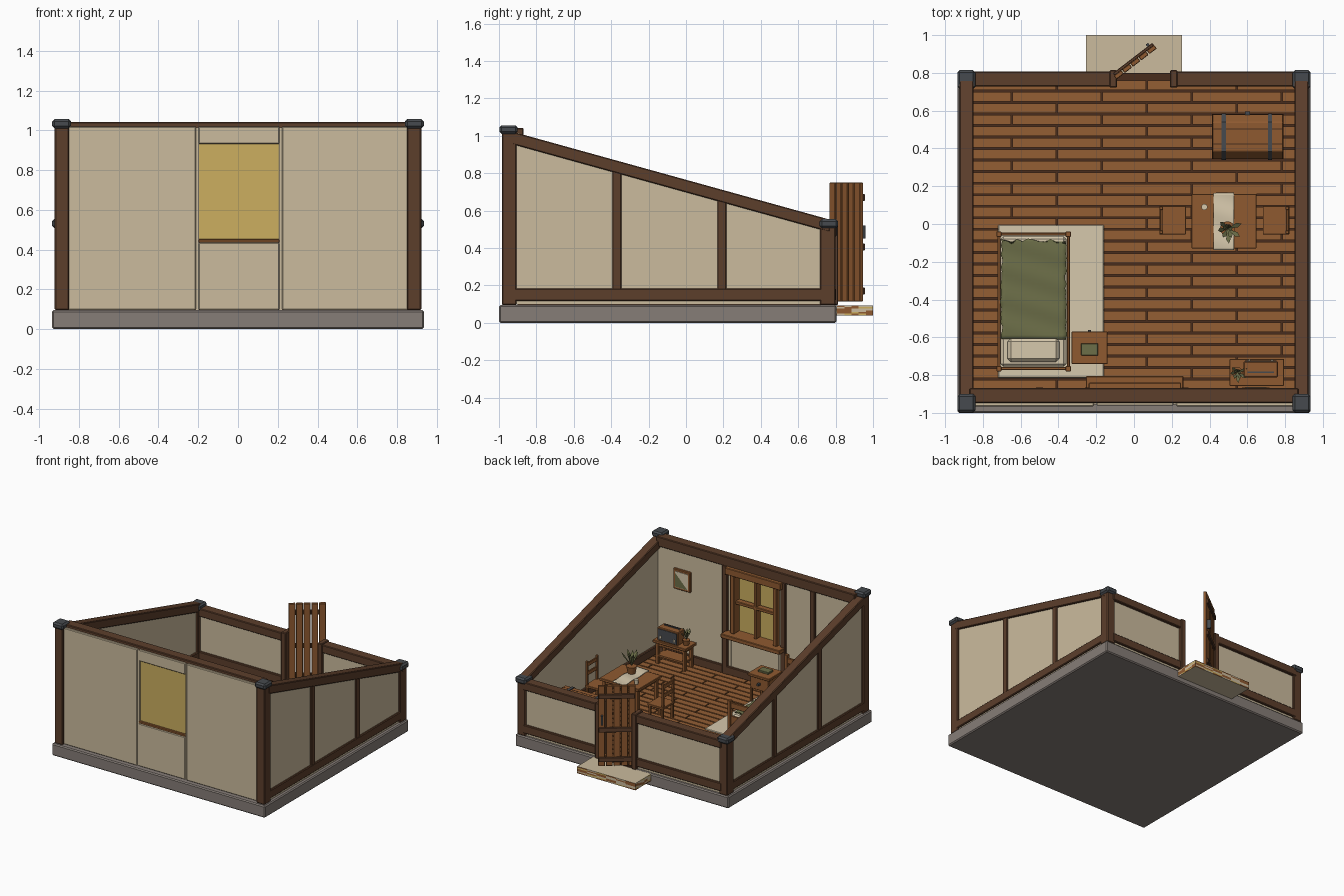
import bpy, bmesh, math, random
from mathutils import Vector

random.seed(4)
cube = bpy.data.objects.get("Cube")
if cube:
    bpy.data.objects.remove(cube)


def material(name, *srgb):
    col = [((c / 255 + .055) / 1.055) ** 2.4 for c in srgb] + [1]
    m = bpy.data.materials.new(name)
    m.use_nodes = True
    m.diffuse_color = col
    m.node_tree.nodes["Principled BSDF"].inputs["Base Color"].default_value = col
    return m


timber = material("dark timber", 92, 62, 43)
gap = material("floor gap brown", 72, 44, 28)
plank = material("floor plank", 147, 94, 52)
wood = material("warm wood", 143, 90, 48)
plaster = material("plaster", 203, 187, 157)
stone = material("grey stone", 134, 125, 119)
glass = material("amber glass", 204, 175, 96)
iron = material("iron", 70, 74, 78)
linen = material("linen", 214, 200, 172)
green = material("olive green", 108, 110, 72)


def finish(name, bm, mats, bevel=0, loc=(0, 0, 0), turn=0, smooth=False):
    bmesh.ops.recalc_face_normals(bm, faces=bm.faces)
    mesh = bpy.data.meshes.new(name)
    bm.to_mesh(mesh)
    bm.free()
    ob = bpy.data.objects.new(name, mesh)
    bpy.context.collection.objects.link(ob)
    for m in mats if isinstance(mats, list) else [mats]:
        mesh.materials.append(m)
    ob.location = loc
    ob.rotation_euler.z = turn
    if bevel:
        mod = ob.modifiers.new("edge", "BEVEL")
        mod.width = bevel
        mod.segments = 1
    if smooth:
        bpy.ops.object.select_all(action='DESELECT')
        ob.select_set(True)
        bpy.context.view_layer.objects.active = ob
        bpy.ops.object.shade_smooth_by_angle()
    return ob


def add_box(bm, x0, x1, y0, y1, z0, z1):
    verts = bmesh.ops.create_cube(bm, size=1)["verts"]
    for v in verts:
        v.co = Vector((x1 if v.co.x > 0 else x0, y1 if v.co.y > 0 else y0, z1 if v.co.z > 0 else z0))


def boxes(name, mat, *spans, **kw):
    bm = bmesh.new()
    for s in spans:
        add_box(bm, *s)
    return finish(name, bm, mat, **kw)


def prism(name, mat, profile, x0, x1, **kw):
    """Side profile in y and z, extruded along x."""
    bm = bmesh.new()
    face = bm.faces.new([bm.verts.new((x0, y, z)) for y, z in profile])
    new = bmesh.ops.extrude_face_region(bm, geom=[face])["geom"]
    bmesh.ops.translate(bm, vec=(x1 - x0, 0, 0), verts=[g for g in new if isinstance(g, bmesh.types.BMVert)])
    return finish(name, bm, mat, **kw)


def round_part(name, mat, x, y, z, height, r0, r1):
    bm = bmesh.new()
    bmesh.ops.create_cone(bm, cap_ends=True, segments=16, radius1=r0, radius2=r1, depth=height)
    return finish(name, bm, mat, loc=(x, y, z + height / 2), smooth=True)


def cloth(name, mat, x0, x1, y0, y1, z, ragged):
    """Thin rippled sheet with uneven edges."""
    bm = bmesh.new()
    bmesh.ops.create_grid(bm, x_segments=12, y_segments=24, size=.5)
    for v in bm.verts:
        u, w = v.co.x, v.co.y
        px, py = x0 + (u + .5) * (x1 - x0), y0 + (w + .5) * (y1 - y0)
        if w > .49:
            py -= ragged * random.random()
        if abs(u) > .49:
            px -= math.copysign(ragged * .4 * random.random(), u)
        v.co = (px, py, z + .003 * math.sin(40 * py + 12 * px))
    ob = finish(name, bm, mat, smooth=True)
    ob.modifiers.new("thickness", "SOLIDIFY").thickness = .007


def plant(name, x, y, z, size):
    round_part(name + "_pot", wood, x, y, z, size * .4, size * .2, size * .28)
    bm = bmesh.new()
    for i in range(11):
        a, lean = i * 2.4, .25 + .5 * (i % 3) / 2
        out = Vector((math.cos(a) * lean, math.sin(a) * lean, 1)) * size * .75
        side = Vector((-math.sin(a), math.cos(a), 0)) * size * .09
        pts = (Vector(), out * .7 + side, out, out * .7 - side)
        bm.faces.new([bm.verts.new(p) for p in pts])
    finish(name + "_leaves", bm, green, loc=(x, y, z + size * .38))


# Foundation and staggered plank floor
boxes("foundation", stone, (-.935, .935, -1, .805, 0, .095), bevel=.008)
boxes("subfloor", gap, (-.87, .87, -.9, .76, .09, .104), (-.09, .19, .75, .8, .09, .104))
planks, pitch, length = [], .061, .477
for row in range(27):
    y = .765 - pitch * (row + 1)
    x = -1.125 if row % 2 else -.887
    while x < .86:
        planks.append((max(x + .004, -.865), min(x + length - .004, .865), y + .005, y + pitch - .005, .1, .112))
        x += length
boxes("floor_planks", plank, *planks)


# Sloping side walls, mirrored
def slope(y, drop=0):
    return (y, .765 - .277 * y - drop)


for side, s in (("left", 1), ("right", -1)):
    prism(side + "_wall", plaster, [(-.95, .097), (.76, .097), slope(.76, .03), slope(-.95, .03)], s * .868, s * .908)
    prism(side + "_rafter", timber, [slope(-.93, .067), slope(.77, .067), slope(.77), slope(-.93)], s * .85, s * .923, bevel=.005)
    for i, y in enumerate((-.369, .192)):
        prism(f"{side}_stud_{i}", timber, [(y - .024, .15), (y + .024, .15), slope(y + .024, .04), slope(y - .024, .04)],
              s * .89, s * .92, bevel=.004)
    a, b = sorted((s * .85, s * .922))
    c, d = sorted((s * .84, s * .935))
    boxes(side + "_sill", timber, (a, b, -.92, .73, .118, .184), bevel=.005)
    boxes(side + "_corner_posts", timber, (a, b, -.985, -.905, .095, 1.03), (a, b, .716, .8, .095, .53), bevel=.006)
    boxes(side + "_post_caps", iron, (c, d, -.998, -.9, 1.01, 1.056), (c, d, .715, .814, .506, .555), bevel=.012)

# Front wall with window opening
boxes("front_wall", plaster, (-.87, -.212, -.965, -.885, .097, 1.02), (.222, .87, -.965, -.885, .097, 1.02),
      (-.198, .208, -.962, -.885, .097, .435), (-.198, .208, -.962, -.885, .93, 1.02), bevel=.005)
boxes("front_wall_seams", plaster, (-.214, -.196, -.955, -.887, .097, 1.015), (.206, .224, -.955, -.887, .097, 1.015))
boxes("front_beam", timber, (-.87, .87, -.947, -.868, .965, 1.042), bevel=.005)
boxes("front_inner_studs", timber, *[(x - .022, x + .022, -.89, -.866, .1, .97) for x in (.27, -.24, -.5)],
      (-.86, .86, -.89, -.867, .11, .175), bevel=.004)
boxes("window_glass", glass, (-.2, .21, -.945, -.93, .44, .935))
boxes("window_frame", wood, (-.2, -.165, -.925, -.85, .455, .93), (.175, .21, -.925, -.85, .455, .93),
      (-.007, .017, -.925, -.87, .455, .93), (-.17, .18, -.922, -.872, .685, .71),
      (-.24, .25, -.89, -.84, .915, .97), bevel=.004)
boxes("window_sill", wood, (-.255, .262, -.89, -.805, .422, .455), (-.2, .21, -.958, -.88, .433, .453), bevel=.004)

# Low back wall either side of the doorway
for side, x0, x1 in (("right", -.87, -.1), ("left", .2, .87)):
    boxes(f"back_{side}_wall", plaster, (x0, x1, .745, .785, .097, .5))
    boxes(f"back_{side}_beams", timber, (x0, x1, .728, .807, .462, .526), (x0, x1, .728, .802, .118, .184), bevel=.005)
boxes("door_posts", timber, (-.13, -.09, .722, .814, .095, .535), (.19, .23, .722, .814, .095, .535), bevel=.005)

# Open plank door
hinge, swing = (-.1, .775, 0), math.radians(37.5)
boxes("door_planks", wood, *[(i * .055, i * .055 + .049, -.012, .012, .115, .75) for i in range(5)],
      bevel=.003, loc=hinge, turn=swing)
boxes("door_battens", timber, *[(.005, .268, .01, .026, z - .018, z + .018) for z in (.17, .405, .67)],
      bevel=.003, loc=hinge, turn=swing)
boxes("door_handle", iron, (.235, .25, .012, .04, .45, .52), loc=hinge, turn=swing)

# Doorstep with chipped sides
bm = bmesh.new()
add_box(bm, -.255, .255, .77, 1, .04, .094)
bmesh.ops.subdivide_edges(bm, edges=bm.edges[:], cuts=5, use_grid_fill=True)
for f in bm.faces:
    f.normal_update()
    if abs(f.normal.z) < .5:
        f.material_index = random.choice((0, 0, 1, 1, 2))
finish("doorstep", bm, [plaster, wood, glass])

# Bed, rug and bedside table
boxes("rug", linen, (-.72, -.16, -.815, -.005, .11, .122), bevel=.004)
bx, by = (-.715, -.348), (-.766, -.054)
boxes("bed_posts", wood, *[(x - .014, x + .014, y - .014, y + .014, .11, h)
                           for x in bx for y, h in zip(by, (.47, .38))], bevel=.003)
boxes("bed_frame", wood, *[(x - .008, x + .008, *by, .17, .225) for x in bx],
      *[(*bx, y - .008, y + .008, z, z + .045) for y, z in zip(by, (.4, .32))],
      *[(*bx, y - .006, y + .006, .17, .26) for y in by], bevel=.003)
boxes("mattress", linen, (-.706, -.357, -.755, -.065, .18, .262), bevel=.015)
boxes("pillow", linen, (-.67, -.395, -.73, -.605, .255, .3), bevel=.018)
cloth("blanket", green, -.71, -.353, -.61, -.07, .27, .035)
boxes("bedside_table", wood, (-.33, -.14, -.742, -.57, .32, .34), (-.315, -.155, -.727, -.585, .22, .325),
      *[(x, x + .018, y, y + .018, .11, .23) for x in (-.318, -.17) for y in (-.73, -.6)], bevel=.003)
boxes("bedside_knob", iron, (-.243, -.227, -.59, -.56, .265, .281))
boxes("book", green, (-.28, -.19, -.695, -.632, .34, .356), bevel=.002)


# Dining table and chairs
def table(name, x0, x1, y0, y1, top):
    legs = [(x, x + .026, y, y + .026, .11, top - .01) for x in (x0 + .015, x1 - .041) for y in (y0 + .015, y1 - .041)]
    boxes(name, wood, (x0, x1, y0, y1, top - .022, top), *legs,
          (x0 + .025, x1 - .025, y0 + .02, y1 - .02, top - .05, top - .02), bevel=.003)


def chair(name, x, s):
    post = x + s * .06
    rail = (post - .006, post + .006, -.045, .085)
    boxes(name, wood, (x - .07, x + .07, -.055, .095, .225, .242),
          *[(x + d - .009, x + d + .009, y, y + .018, .11, .23) for d in (-.055, .055) for y in (-.05, .072)],
          *[(post - .009, post + .009, y, y + .018, .23, .43) for y in (-.052, .074)],
          (*rail, .385, .415), (*rail, .315, .345), bevel=.002)


table("dining_table", .305, .648, -.13, .16, .37)
cloth("table_runner", linen, .42, .53, -.138, .165, .378, 0)
plant("table_plant", .495, -.025, .38, .14)
round_part("mug", linen, .373, .09, .37, .035, .014, .016)
chair("left_chair", .752, 1)
chair("right_chair", .204, -1)


# Chest with arched lid
def arch(grow):
    return [(.345 - grow, .11), (.58 + grow, .11), (.58 + grow, .31), (.54, .36 + grow), (.385, .36 + grow), (.345 - grow, .31)]


prism("chest", wood, arch(0), .415, .79, bevel=.004)
boxes("chest_seams", gap, (.413, .792, .343, .582, .286, .292), *[(.416, .789, y, y + .006, .355, .361) for y in (.42, .5)])
for i, x in enumerate((.475, .72)):
    prism(f"chest_band_{i}", iron, arch(.006), x - .011, x + .011)
boxes("chest_latch", iron, (.587, .613, .575, .595, .26, .315))

# Side table with radio and plant
table("side_table", .505, .795, -.857, -.715, .3)
boxes("side_table_shelf", wood, (.53, .77, -.84, -.73, .17, .184))
boxes("radio_case", wood, (.58, .762, -.812, -.727, .3, .405), bevel=.005)
boxes("radio_front", iron, (.588, .754, -.735, -.723, .31, .395), (.6, .74, -.79, -.78, .4, .412))
for x in (.61, .73):
    round_part("radio_dial", linen, x, -.724, .325, .02, .008, .008)
plant("side_plant", .547, -.785, .3, .1)

# Framed picture on the front wall
boxes("picture_frame", wood, (.57, .72, -.887, -.866, .67, .83), bevel=.004)
boxes("picture_panel", linen, (.588, .702, -.87, -.862, .688, .812))
bm = bmesh.new()
bm.faces.new([bm.verts.new((x, -.861, z)) for x, z in ((.59, .69), (.7, .69), (.7, .8))])
finish("picture_hill", bm, green)
